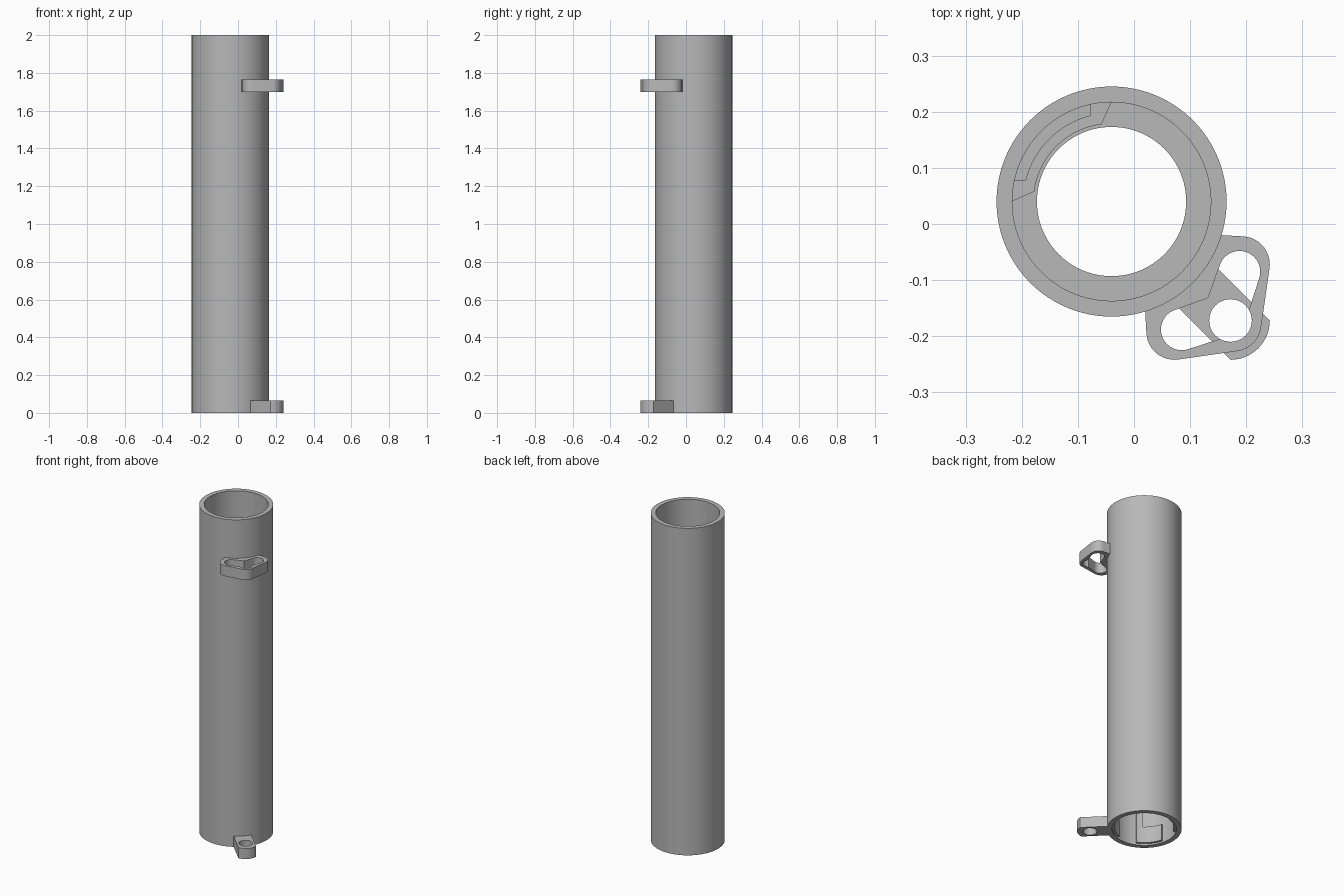
import bpy, bmesh
from math import sin, cos, radians, pi
from mathutils import Vector

cube = bpy.data.objects.get("Cube")
if cube:
    bpy.data.objects.remove(cube, do_unlink=True)

grey = bpy.data.materials.new("plain grey")
grey.use_nodes = True
GREY = (0.48, 0.48, 0.48, 1)
grey.diffuse_color = GREY
grey.node_tree.nodes["Principled BSDF"].inputs["Base Color"].default_value = GREY

AXIS = (-0.04, 0.04)      # tube centre
BORE, OUTER = 0.177, 0.205


def arc(centre, r, a0, a1, n=16):
    """Points along an arc, angles in degrees."""
    angles = [radians(a0 + (a1 - a0) * i / n) for i in range(n + 1)]
    return [(centre[0] + r * cos(a), centre[1] + r * sin(a)) for a in angles]


def finish(obj):
    obj.data.materials.append(grey)
    bpy.ops.object.select_all(action='DESELECT')
    obj.select_set(True)
    bpy.context.view_layer.objects.active = obj
    bpy.ops.object.shade_smooth_by_angle(angle=radians(30))


def plate(name, loops, z0, z1):
    """Flat plate from an outline, further loops being holes."""
    curve = bpy.data.curves.new(name, 'CURVE')
    curve.dimensions = '2D'
    curve.fill_mode = 'BOTH'
    curve.extrude = (z1 - z0) / 2
    for loop in loops:
        spline = curve.splines.new('POLY')
        spline.points.add(len(loop) - 1)
        for point, (x, y) in zip(spline.points, loop):
            point.co = (x, y, 0, 1)
        spline.use_cyclic_u = True
    temp = bpy.data.objects.new(name, curve)
    bpy.context.collection.objects.link(temp)
    bpy.context.view_layer.update()
    graph = bpy.context.evaluated_depsgraph_get()
    mesh = bpy.data.meshes.new_from_object(temp.evaluated_get(graph))
    bpy.data.objects.remove(temp, do_unlink=True)
    mesh.materials.clear()
    bm = bmesh.new()
    bm.from_mesh(mesh)
    bmesh.ops.remove_doubles(bm, verts=bm.verts, dist=0.0001)
    bmesh.ops.translate(bm, verts=bm.verts, vec=(0, 0, (z0 + z1) / 2))
    bmesh.ops.recalc_face_normals(bm, faces=bm.faces)
    bm.to_mesh(mesh)
    bm.free()
    obj = bpy.data.objects.new(name, mesh)
    bpy.context.collection.objects.link(obj)
    finish(obj)
    return obj


def sector(name, r0, r1, a0, a1, z0, z1):
    """Curved block hugging the bore."""
    outline = arc(AXIS, r1, a0, a1) + arc(AXIS, r0, a1, a0)
    return plate(name, [outline], z0, z1)


# Tube with an inner stop ledge, spun from its wall section
LEDGE, Z0, Z1 = 0.133, 0.25, 0.30
section = [(BORE, 0), (OUTER, 0), (OUTER, 2), (BORE, 2),
           (BORE, Z1), (LEDGE, Z1), (LEDGE, Z0), (BORE, Z0)]
bm = bmesh.new()
verts = [bm.verts.new((AXIS[0] + r, AXIS[1], z)) for r, z in section]
edges = [bm.edges.new((verts[i - 1], verts[i])) for i in range(len(verts))]
bmesh.ops.spin(bm, geom=verts + edges, cent=(*AXIS, 0), axis=(0, 0, 1),
               angle=2 * pi, steps=96, use_merge=True)
bmesh.ops.remove_doubles(bm, verts=bm.verts, dist=0.0001)
bmesh.ops.recalc_face_normals(bm, faces=bm.faces)
mesh = bpy.data.meshes.new("tube")
bm.to_mesh(mesh)
bm.free()
tube = bpy.data.objects.new("tube", mesh)
bpy.context.collection.objects.link(tube)
finish(tube)

# Stepped block on the ledge
outline = arc(AXIS, 0.178, 90, 180) + arc(AXIS, 0.139, 172.6, 97.4)
plate("ledge_block", [outline], Z1 - 0.005, Z1 + 0.04)
outline = arc(AXIS, 0.178, 102, 168) + arc(AXIS, 0.157, 166.3, 103.7)
plate("ledge_block_step", [outline], Z1 + 0.035, Z1 + 0.08)

# L-shaped locking pads inside the bottom opening
for i in range(4):
    turn = 90 * i
    sector(f"lock_pad_foot_{i + 1}", 0.164, 0.178, 195 + turn, 245 + turn, 0.01, 0.11)
    sector(f"lock_pad_stem_{i + 1}", 0.164, 0.178, 232 + turn, 245 + turn, 0.11, Z0 + 0.005)


# Upper bracket: rounded three-cornered plate with a V-shaped opening
def mirrored(points):
    """Reflect across the bracket's diagonal."""
    return [(-y, -x) for x, y in reversed(points)]


corner = (0.172, -0.172)
side = [(0.157, -0.02)] + arc((0.192, -0.072), 0.05, 85, -8, 12)
nose = arc((0.177, -0.177), 0.05, -8, -45, 6)
half = side + nose
outer = half + mirrored(half)[1:] + arc(AXIS, 0.19, -73, -17)
half = [(0.132, -0.132)] + arc((0.188, -0.085), 0.037, 165, -20, 20) \
    + arc(corner, 0.038, 30, -45, 8)
opening = half + mirrored(half)[1:-1]
plate("upper_bracket", [outer, opening], 1.70, 1.765)

# Lower lug: straight arm with a rounded end and one hole
u = Vector((1, -1)).normalized()
v = Vector((1, 1)).normalized()
base = Vector(AXIS) + u * 0.185
inner = [tuple(base + v * s) for s in (-0.0495, 0.0495)]
outer = arc(corner, 0.07, -90, 0) + inner[::-1]
plate("lower_lug", [outer, arc(corner, 0.038, 0, 348.75, 31)], 0, 0.065)
